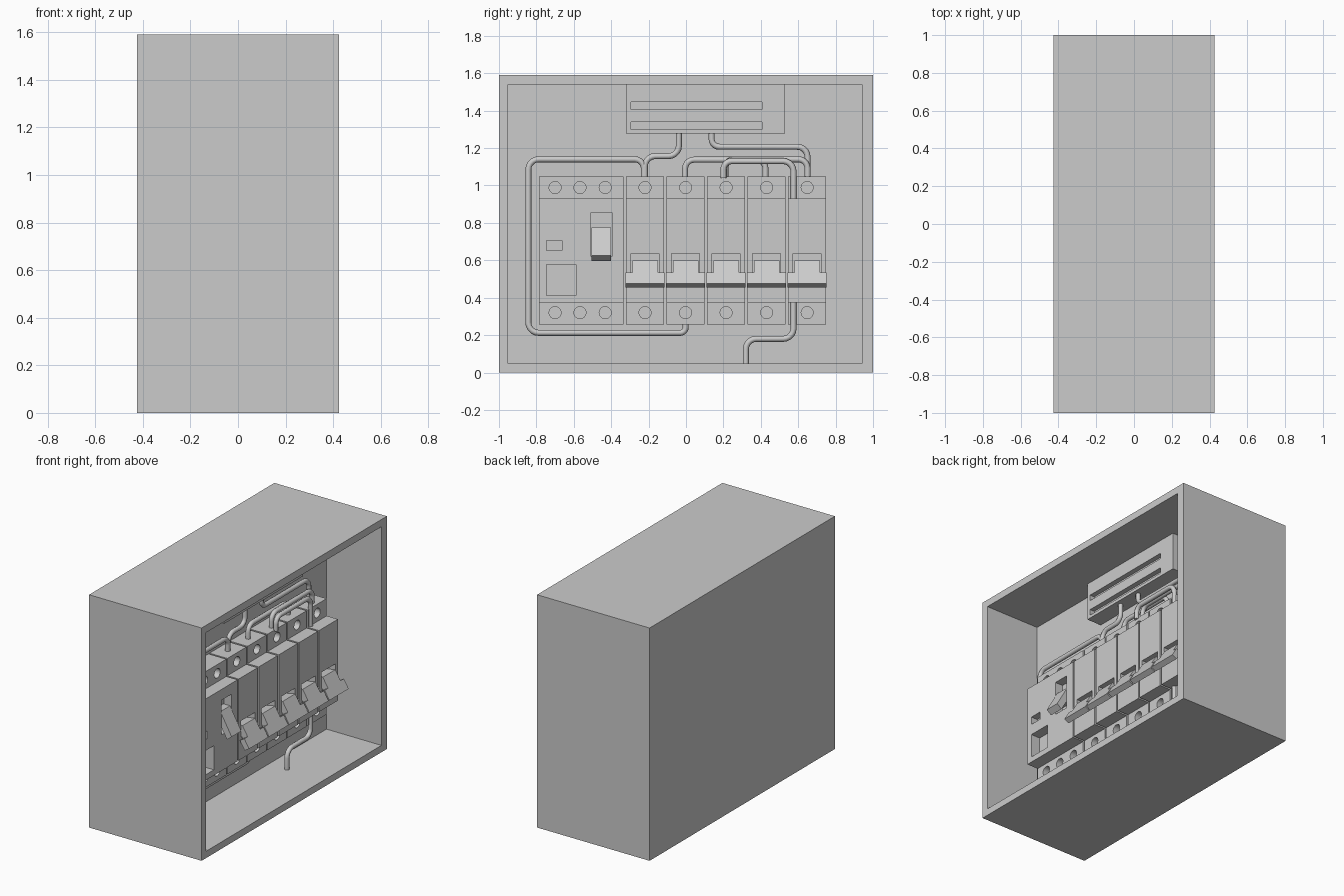
import bpy, bmesh
from mathutils import Vector

if "Cube" in bpy.data.objects:
    bpy.data.objects.remove(bpy.data.objects["Cube"])


def add_mesh(name, bm):
    bmesh.ops.recalc_face_normals(bm, faces=bm.faces[:])
    me = bpy.data.meshes.new(name)
    bm.to_mesh(me)
    bm.free()
    ob = bpy.data.objects.new(name, me)
    bpy.context.collection.objects.link(ob)
    return ob


def prism(name, profile, y0, y1):
    """Extrude an x-z profile along y."""
    bm = bmesh.new()
    f = bm.faces.new([bm.verts.new((x, y0, z)) for x, z in profile])
    ext = bmesh.ops.extrude_face_region(bm, geom=[f])["geom"]
    bmesh.ops.translate(bm, vec=(0, y1 - y0, 0),
                        verts=[g for g in ext if isinstance(g, bmesh.types.BMVert)])
    return add_mesh(name, bm)


def box(name, x0, x1, y0, y1, z0, z1):
    return prism(name, [(x0, z0), (x1, z0), (x1, z1), (x0, z1)], y0, y1)


def hole(y, z, r=0.032):
    """Screw hole cutter along x."""
    bpy.ops.mesh.primitive_cylinder_add(vertices=24, radius=r, depth=0.1,
                                        location=(0.145, y, z), rotation=(0, 1.5707963, 0))
    return bpy.context.object


def cut(ob, cutters):
    for c in cutters:
        m = ob.modifiers.new("cut", 'BOOLEAN')
        m.operation, m.solver, m.object = 'DIFFERENCE', 'EXACT', c
        bpy.context.view_layer.objects.active = ob
        bpy.ops.object.modifier_apply(modifier=m.name)
        bpy.data.objects.remove(c)
    return ob


# Enclosure, open on +x
cut(box("enclosure", -0.425, 0.425, -1, 1, 0, 1.59),
    [box("cavity", 0.01, 0.6, -0.952, 0.941, 0.047, 1.54)])

# Terminal block under the roof with two slots
cut(box("terminal_block", 0.0, 0.12, -0.32, 0.53, 1.278, 1.545),
    [box("slot", 0.085, 0.3, -0.294, 0.406, z, z + 0.04) for z in (1.30, 1.407)])

BODY = [(0, .257), (.145, .257), (.145, .374), (.23, .374),
        (.23, .93), (.145, .93), (.145, 1.048), (0, 1.048)]
ROWS = (0.32, 0.989)

# Wide residual current switch
cut(prism("main_switch", BODY, -0.786, -0.333),
    [hole(y, z) for y in (-0.70, -0.567, -0.432) for z in ROWS] +
    [box("lever_slot", .17, .4, -.508, -.396, .62, .856),
     box("indicator_pocket", .18, .4, -.747, -.663, .652, .706),
     box("button_pocket", .16, .4, -.747, -.588, .412, .577)])
prism("main_lever", [(.165, .775), (.22, .775), (.305, .625), (.27, .597),
                     (.215, .69), (.165, .69)], -.504, -.4)

# Row of five narrow breakers with hinged levers
for i in range(5):
    c = -0.219 + i * 0.2167
    cut(prism(f"breaker_{i + 1}", BODY, c - .102, c + .102),
        [hole(c, z) for z in ROWS] +
        [box("lever_slot", .165, .4, c - .075, c + .075, .525, .635)])
    prism(f"lever_stem_{i + 1}", [(.235, .6), (.274, .535), (.24, .515),
                                  (.16, .515), (.16, .585)], c - .068, c + .068)
    prism(f"lever_bar_{i + 1}", [(.274, .535), (.31, .475), (.276, .455),
                                 (.24, .515)], c - .104, c + .104)


def wire(name, x, pts, rad=0.055, steps=5):
    """Round wire through y-z points with rounded corners."""
    P = [Vector((x, y, z)) for y, z in pts]
    path = [P[0]]
    for a, b, c in zip(P, P[1:], P[2:]):
        r = min(rad, (a - b).length * .49, (c - b).length * .49)
        s, e = b + (a - b).normalized() * r, b + (c - b).normalized() * r
        for k in range(steps + 1):
            t = k / steps
            # weighted quadratic, close to a true quarter circle
            w0, w1, w2 = (1 - t) ** 2, 1.4142 * t * (1 - t), t * t
            path.append((s * w0 + b * w1 + e * w2) / (w0 + w1 + w2))
    path.append(P[-1])
    cu = bpy.data.curves.new(name, 'CURVE')
    cu.dimensions = '3D'
    cu.bevel_depth, cu.bevel_resolution, cu.use_fill_caps = 0.016, 2, True
    sp = cu.splines.new('POLY')
    sp.points.add(len(path) - 1)
    for p, v in zip(sp.points, path):
        p.co = (*v, 1)
    ob = bpy.data.objects.new(name, cu)
    bpy.context.collection.objects.link(ob)
    bpy.ops.object.select_all(action='DESELECT')
    ob.select_set(True)
    bpy.context.view_layer.objects.active = ob
    bpy.ops.object.convert(target='MESH')


# Wiring
wire("wire_loop", .08, [(-.225, 1.04), (-.225, 1.14), (-.843, 1.14), (-.843, .212),
                        (-.002, .212), (-.002, .27)])
wire("wire_block_left", .08, [(-.038, 1.29), (-.038, 1.157), (-.22, 1.157), (-.22, 1.04)])
wire("wire_block_right", .08, [(.137, 1.29), (.137, 1.207), (.65, 1.207), (.65, 1.04)])
wire("wire_link_a", .08, [(-.005, 1.04), (-.005, 1.138), (.425, 1.138), (.425, 1.04)])
wire("wire_link_b", .105, [(.21, 1.04), (.21, 1.14), (.65, 1.14), (.65, 1.04)])
wire("wire_supply", .146, [(.2, 1.04), (.2, 1.13), (.575, 1.13), (.575, .18),
                           (.32, .18), (.32, .045)])
